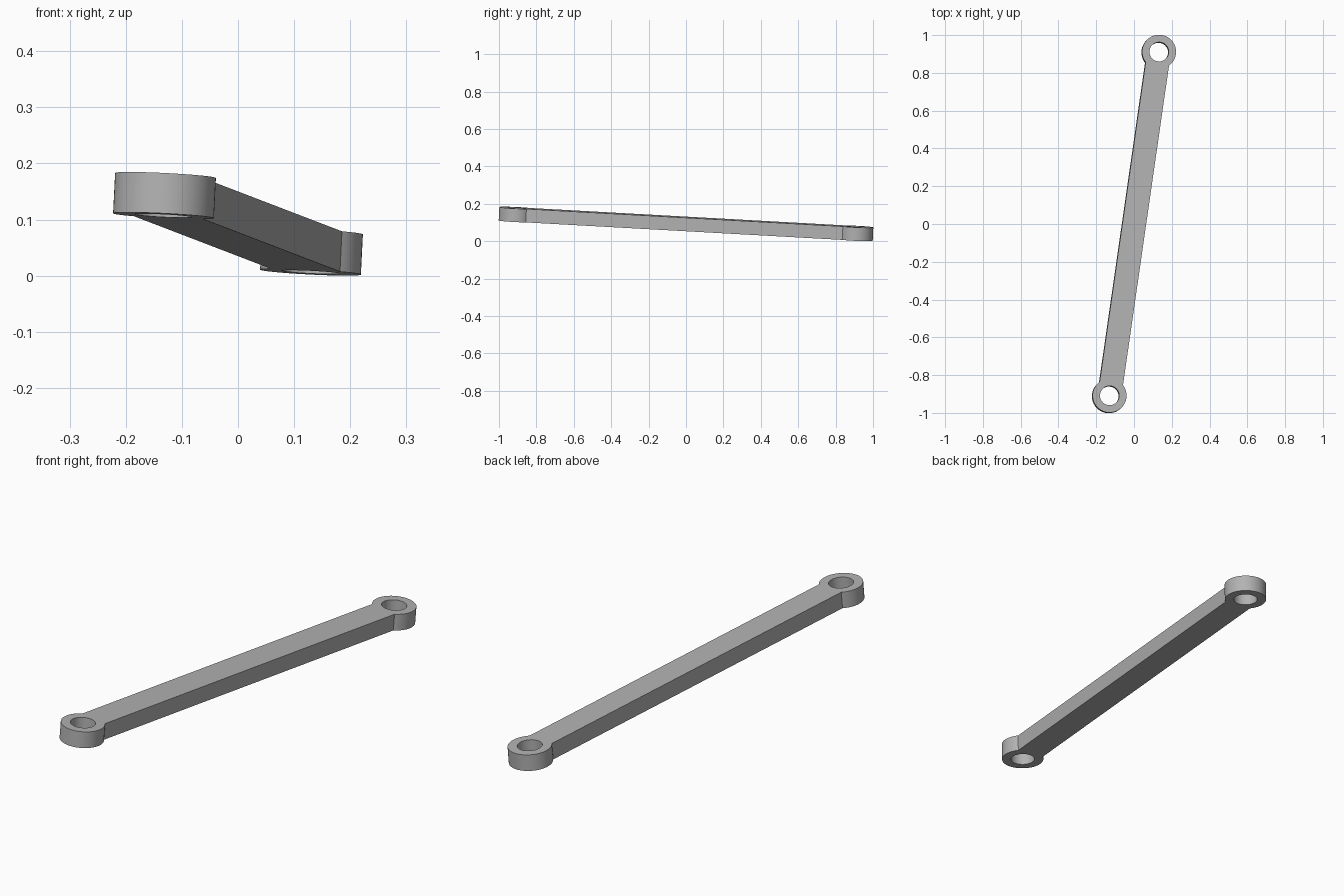
import bpy, bmesh, math
from mathutils import Vector, Matrix

cube = bpy.data.objects.get("Cube")
if cube:
    bpy.data.objects.remove(cube, do_unlink=True)

RING, HOLE = 0.09, 0.051      # eye radii
HALF_BAR, THICK = 0.0625, 0.072
SEGS_OUT, SEGS_IN = 48, 16    # free arc, arc shared with the bar

grey = bpy.data.materials.new("plain_grey")
grey.use_nodes = True
colour = (0.45, 0.45, 0.45, 1)
grey.diffuse_color = colour
grey.node_tree.nodes["Principled BSDF"].inputs["Base Color"].default_value = colour

# Link axis, pointing from the raised front eye to the low back eye
normal = Vector((0.05, 0.048, 1)).normalized()
axis = Vector((0.262, 1.82, 0))
axis.z = -(axis.x * normal.x + axis.y * normal.y) / normal.z
half_length = axis.length / 2
axis.normalize()

bm = bmesh.new()


def eye(sign):
    """Flat ring of quads; returns the outer vertices that meet the bar."""
    a = math.asin(HALF_BAR / RING)
    angles = [-a + 2 * a * i / SEGS_IN for i in range(SEGS_IN)]
    angles += [a + (2 * math.pi - 2 * a) * i / SEGS_OUT for i in range(SEGS_OUT)]
    loops = []
    for r in (RING, HOLE):
        loops.append([bm.verts.new((sign * (half_length - r * math.cos(t)),
                                    -sign * r * math.sin(t), 0)) for t in angles])
    outer, inner = loops
    n = len(angles)
    for i in range(n):
        j = (i + 1) % n
        bm.faces.new((outer[i], outer[j], inner[j], inner[i]))
    return outer[:SEGS_IN + 1]


# Both eyes and the bar joining them, as one flat profile
bm.faces.new(eye(-1) + eye(1))
bmesh.ops.recalc_face_normals(bm, faces=bm.faces)

# Give the profile its thickness
top = bmesh.ops.extrude_face_region(bm, geom=bm.faces[:])
bmesh.ops.translate(bm, vec=(0, 0, THICK),
                    verts=[v for v in top["geom"] if isinstance(v, bmesh.types.BMVert)])
bmesh.ops.recalc_face_normals(bm, faces=bm.faces)

# Lean the link and stand it on the ground
side = normal.cross(axis)
bm.transform(Matrix((axis, side, normal)).transposed().to_4x4())
lows = [min(v.co[k] for v in bm.verts) for k in range(3)]
highs = [max(v.co[k] for v in bm.verts) for k in range(3)]
shift = Vector((-(lows[0] + highs[0]) / 2, -(lows[1] + highs[1]) / 2, -lows[2]))
bmesh.ops.translate(bm, vec=shift, verts=bm.verts)

mesh = bpy.data.meshes.new("link_arm")
bm.to_mesh(mesh)
bm.free()
mesh.materials.append(grey)
link = bpy.data.objects.new("link_arm", mesh)
bpy.context.collection.objects.link(link)

bpy.ops.object.select_all(action="DESELECT")
link.select_set(True)
bpy.context.view_layer.objects.active = link
bpy.ops.object.shade_smooth_by_angle(angle=math.radians(30))
